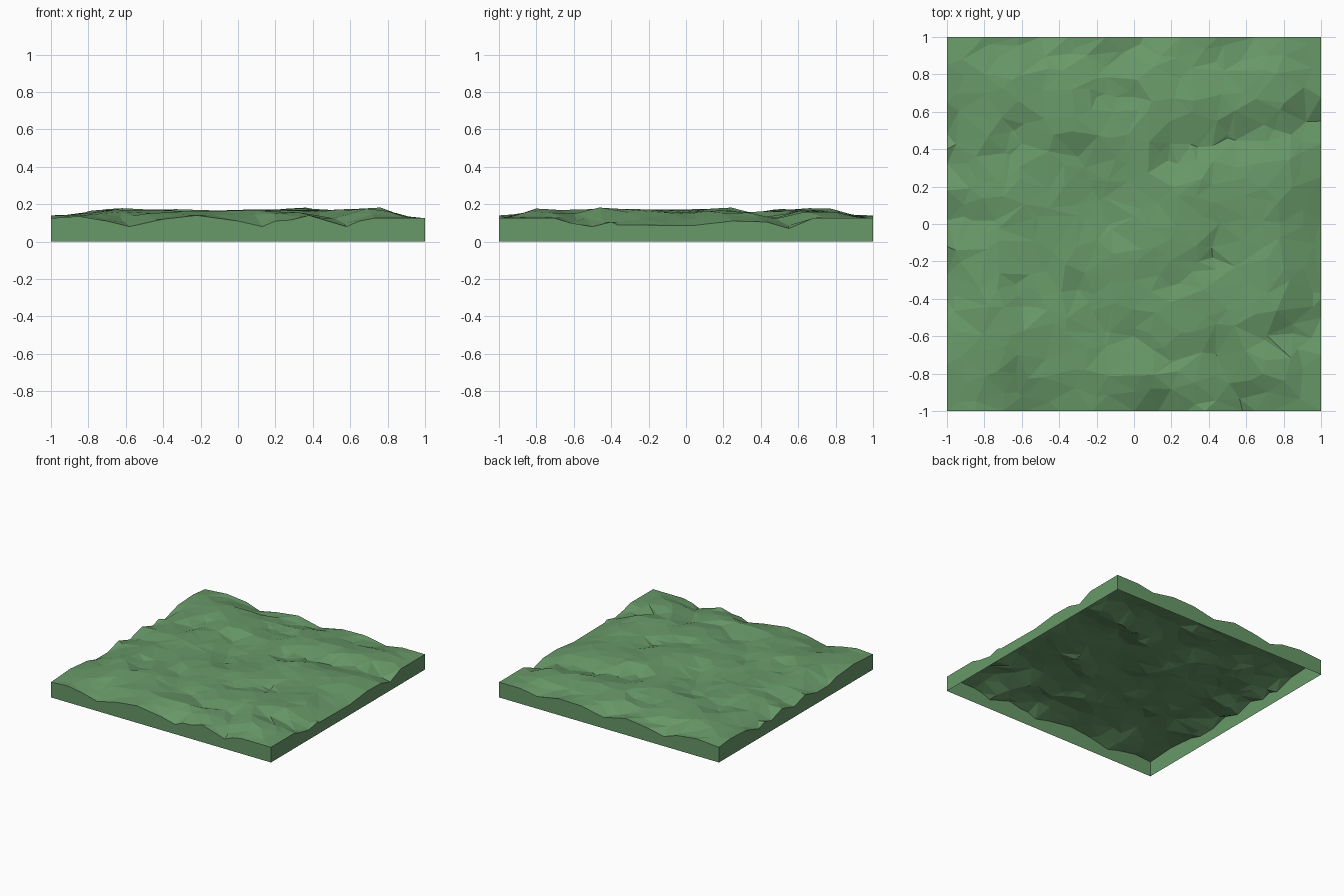
import bpy, bmesh, random, math
from mathutils import Vector, noise, geometry

if "Cube" in bpy.data.objects:
    bpy.data.objects.remove(bpy.data.objects["Cube"])

random.seed(7)

# Rim heights along the four sides: (position, z)
FRONT = [(-1, .125), (-.85, .135), (-.7, .11), (-.58, .08), (-.4, .12), (-.22, .14), (0, .11),
         (.13, .08), (.2, .11), (.28, .115), (.38, .14), (.58, .08), (.65, .11), (.73, .125), (1, .125)]
RIGHT = [(-1, .125), (-.7, .125), (-.62, .1), (-.5, .08), (-.4, .105), (-.37, .09), (.03, .085),
         (.25, .11), (.43, .105), (.55, .07), (.68, .125), (1, .125)]
BACK = [(-1, .125), (-.8, .14), (-.62, .12), (-.5, .08), (-.35, .11), (-.15, .135), (.05, .09),
        (.25, .13), (.45, .135), (.65, .1), (.8, .125), (1, .125)]
LEFT = [(-1, .125), (-.75, .14), (-.52, .12), (-.42, .09), (-.27, .09), (-.12, .13), (.02, .085),
        (.18, .13), (.32, .085), (.4, .11), (.48, .08), (.65, .13), (.85, .14), (1, .125)]
# Skyline heights seen from the front and from the right
SKY_X = [(-1, .145), (-.8, .165), (-.65, .187), (-.5, .17), (-.35, .182), (-.05, .168), (.1, .182),
         (.28, .19), (.45, .173), (.75, .186), (.85, .165), (1, .125)]
SKY_Y = [(-1, .145), (-.77, .19), (-.5, .182), (-.15, .188), (.05, .172), (.25, .182), (.4, .168),
         (.75, .186), (.9, .16), (1, .125)]
# Gullies: start x, y, end x, y, depth
GULLIES = [(-.3, .36, -.13, 0, .035), (-.68, .24, -.64, .5, .03), (.18, .34, .5, .48, .035),
           (.5, .46, 1, .55, .04), (.25, .78, .62, .95, .03), (-.63, -.32, -.6, -.44, .04),
           (0, -.6, .2, -.74, .035), (.7, -.62, 1, -.55, .04), (.44, -.7, .58, -1, .035),
           (-.63, -.8, -.6, -1, .035), (.2, -.33, .42, -.18, .03), (-.2, .68, 0, .68, .02),
           (-.15, .84, .05, 1, .03), (-1, .02, -.74, .02, .02), (-.15, -.58, -.3, -.35, .02),
           (-.5, 1, -.34, .91, .03)]


def lerp_profile(profile, t):
    for (a, za), (b, zb) in zip(profile, profile[1:]):
        if t <= b:
            return za + (zb - za) * (t - a) / (b - a)
    return profile[-1][1]


def gully_drop(x, y):
    drop = 0
    p = Vector((x, y))
    for ax, ay, bx, by, depth in GULLIES:
        a, b = Vector((ax, ay)), Vector((bx, by))
        t = max(0, min(1, (p - a).dot(b - a) / (b - a).length_squared))
        drop = max(drop, depth * max(0, 1 - (p - a.lerp(b, t)).length / .13))
    return drop


def height(x, y):
    sides = [(y + 1, FRONT, x), (1 - x, RIGHT, y), (1 - y, BACK, x), (x + 1, LEFT, y)]
    weights = [1 / (max(d, 0) + 1e-4) ** 2 for d, _, _ in sides]
    rim = sum(w * lerp_profile(p, t) for w, (_, p, t) in zip(weights, sides)) / sum(weights)
    cap = min(lerp_profile(SKY_X, x), lerp_profile(SKY_Y, y))
    rough = noise.noise(Vector((x * 3.2, y * 3.2, 1.7))) * .02
    rough += noise.noise(Vector((x * 7, y * 7, 5.1))) * .008
    inner = min(cap, cap - .012 + rough) - gully_drop(x, y)
    k = min(1, max(0, min(d for d, _, _ in sides)) / .25)
    k = k * (2 - k)
    return rim + (inner - rim) * k


# Irregular scatter of points: rim, gully lines and jittered interior
points = [Vector((t, -1)) for t, _ in FRONT] + [Vector((t, 1)) for t, _ in BACK]
points += [Vector((1, t)) for t, _ in RIGHT[1:-1]] + [Vector((-1, t)) for t, _ in LEFT[1:-1]]
for ax, ay, bx, by, _ in GULLIES:
    for t in (0, .5, 1):
        x, y = ax + (bx - ax) * t, ay + (by - ay) * t
        if max(abs(x), abs(y)) < .95:
            points.append(Vector((x, y)))
N = 17
for i in range(N):
    for j in range(N):
        x = -.92 + 1.84 * i / (N - 1) + random.uniform(-.045, .045)
        y = -.92 + 1.84 * j / (N - 1) + random.uniform(-.045, .045)
        points.append(Vector((x, y)))

# Terrain surface
verts, _, faces, *_ = geometry.delaunay_2d_cdt(points, [], [], 0, 1e-5)
bm = bmesh.new()
bvs = [bm.verts.new((v.x, v.y, height(v.x, v.y))) for v in verts]
for f in faces:
    bm.faces.new([bvs[i] for i in f])

# Skirt walls down to the ground, open underneath
rim_edges = [e for e in bm.edges if e.is_boundary]
skirt = bmesh.ops.extrude_edge_only(bm, edges=rim_edges)
for v in skirt["geom"]:
    if isinstance(v, bmesh.types.BMVert):
        v.co.z = 0
bmesh.ops.recalc_face_normals(bm, faces=bm.faces[:])
if sum(f.normal.z * f.calc_area() for f in bm.faces) < 0:
    bmesh.ops.reverse_faces(bm, faces=bm.faces[:])

mesh = bpy.data.meshes.new("terrain_tile")
bm.to_mesh(mesh)
bm.free()
tile = bpy.data.objects.new("terrain_tile", mesh)
bpy.context.collection.objects.link(tile)

grass = bpy.data.materials.new("grass")
grass.diffuse_color = (.14, .32, .14, 1)
grass.use_nodes = True
grass.node_tree.nodes["Principled BSDF"].inputs["Base Color"].default_value = grass.diffuse_color
mesh.materials.append(grass)
